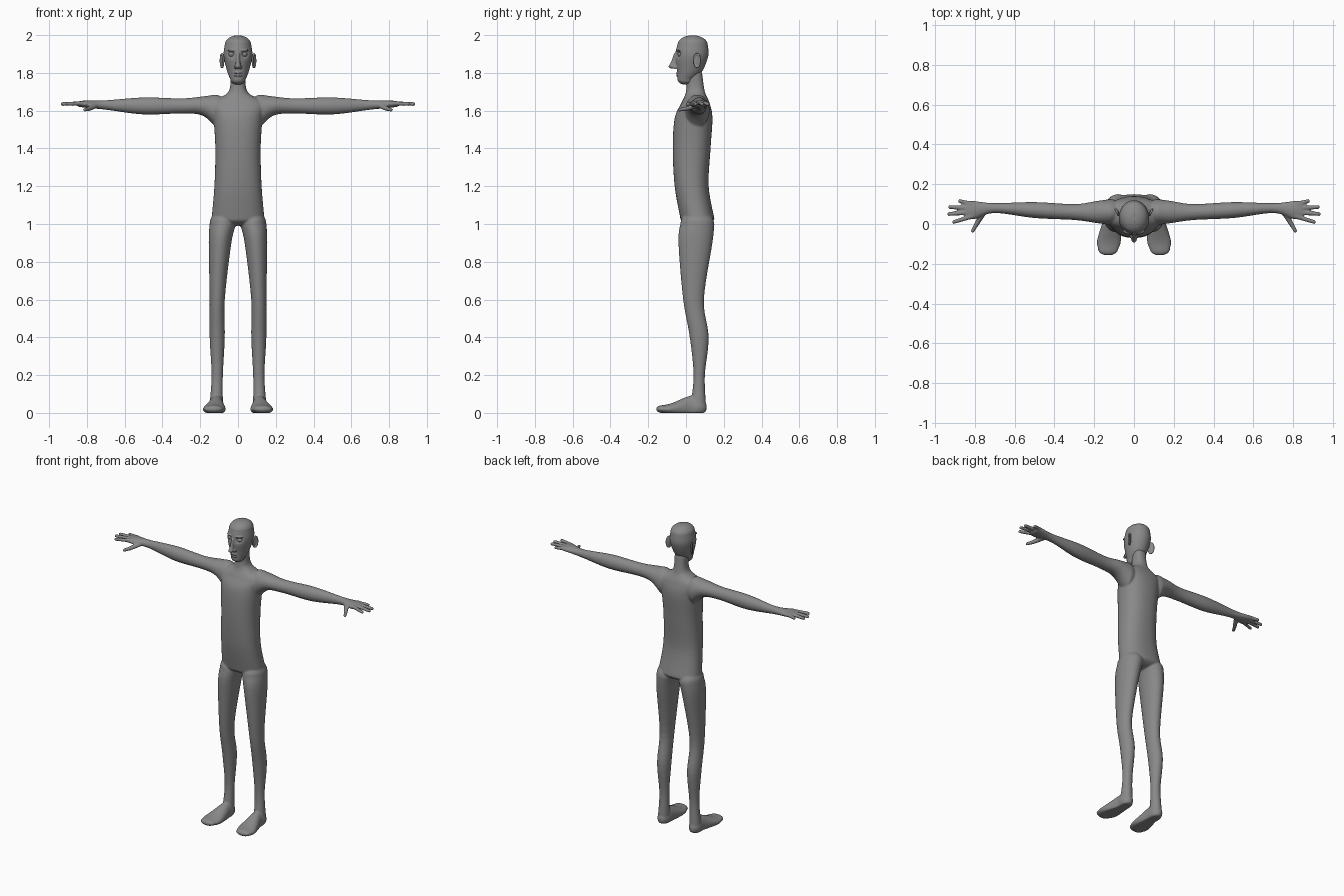
import bpy, bmesh, math
from mathutils import Vector, Matrix

cube = bpy.data.objects.get("Cube")
if cube:
    bpy.data.objects.remove(cube, do_unlink=True)

grey = (0.25, 0.25, 0.25, 1)
skin = bpy.data.materials.new("plain grey")
skin.use_nodes = True
skin.diffuse_color = grey
skin.node_tree.nodes["Principled BSDF"].inputs["Base Color"].default_value = grey

AXES = {"x": (0, 1, 2), "y": (1, 0, 2), "z": (2, 0, 1)}


def spline(rows, steps=6):
    """Smoothly fill in the cross-sections between the given rows."""
    points = [Vector(row) for row in (rows[0], *rows, rows[-1])]
    filled = []
    for before, start, end, after in zip(points, points[1:], points[2:], points[3:]):
        leave, arrive = (end - before) / 2, (after - start) / 2
        for step in range(steps):
            t = step / steps
            ease = t * t * (3 - 2 * t)
            filled.append(start.lerp(end, ease) + leave * t * (1 - t) ** 2
                          - arrive * t * t * (1 - t))
    return filled + [points[-1]]


def dome(row, direction, roundness, steps=6):
    """Cross-sections that close an end with a rounded cap."""
    length = min(row[3], row[4]) * roundness * direction
    caps = []
    for step in range(1, steps):
        angle = math.pi / 2 * step / steps
        shrink = math.cos(angle)
        caps.append((row[0] + length * math.sin(angle), row[1], row[2],
                     row[3] * shrink, row[4] * shrink))
    return caps


def loft(mesh, axis, rows, side=1, roundness=1.0, power=2.0, sides=40):
    """Rows: position on axis, two centre coordinates, two half widths."""
    along, across, over = AXES[axis]
    heading = math.copysign(1, rows[-1][0] - rows[0][0])
    sections = (dome(rows[0], -heading, roundness)[::-1] + spline(rows)
                + dome(rows[-1], heading, roundness))
    rings = []
    for place, centre_u, centre_v, half_u, half_v in sections:
        ring = []
        for i in range(sides):
            c, s = math.cos(math.tau * i / sides), math.sin(math.tau * i / sides)
            point = Vector()
            point[along] = place
            point[across] = centre_u + half_u * math.copysign(abs(c) ** (2 / power), c)
            point[over] = centre_v + half_v * math.copysign(abs(s) ** (2 / power), s)
            ring.append(mesh.verts.new((point.x * side, point.y, max(point.z, 0))))
        rings.append(ring)
    for lower, upper in zip(rings, rings[1:]):
        for i in range(sides):
            mesh.faces.new((lower[i - 1], lower[i], upper[i], upper[i - 1]))
    mesh.faces.new(rings[0])
    mesh.faces.new(rings[-1])
    return [vert for ring in rings for vert in ring]


def ellipsoid(mesh, centre, radii, turn=0):
    matrix = (Matrix.Translation(centre) @ Matrix.Rotation(turn, 4, "Z")
              @ Matrix.Diagonal((*radii, 1)))
    bmesh.ops.create_uvsphere(mesh, u_segments=24, v_segments=16, radius=1, matrix=matrix)


def finish(mesh, name):
    bmesh.ops.recalc_face_normals(mesh, faces=mesh.faces)
    for face in mesh.faces:
        face.smooth = True
    data = bpy.data.meshes.new(name)
    mesh.to_mesh(data)
    mesh.free()
    data.materials.append(skin)
    part = bpy.data.objects.new(name, data)
    bpy.context.collection.objects.link(part)
    return part


def fuse(part, voxel):
    """Weld overlapping volumes into one smooth skin."""
    remesh = part.modifiers.new("fuse", "REMESH")
    remesh.mode = "VOXEL"
    remesh.voxel_size = voxel
    remesh.use_smooth_shade = True
    soften = part.modifiers.new("soften", "SMOOTH")
    soften.factor = 0.5
    soften.iterations = 5


# Torso and neck
body = bmesh.new()
loft(body, "z", [
    (1.03, 0, .06, .14, .09), (1.2, 0, .03, .125, .09), (1.4, 0, .03, .12, .1),
    (1.56, 0, .04, .13, .1), (1.64, 0, .05, .14, .075), (1.7, 0, .05, .05, .05),
    (1.8, 0, .045, .04, .04)], roundness=.45, power=2.3)

for side in (-1, 1):
    # Leg
    loft(body, "z", [
        (1, .08, .06, .07, .09), (.9, .095, .05, .06, .09), (.6, .11, .04, .04, .055),
        (.4, .11, .07, .04, .05), (.2, .11, .07, .03, .03),
        (.05, .115, .065, .035, .04)], side)
    # Foot
    loft(body, "y", [
        (.055, .115, .03, .04, .05), (.02, .115, .03, .04, .06),
        (-.08, .125, .02, .06, .03), (-.13, .13, .02, .05, .02)], side, roundness=1.4)
    # Shoulder, arm and palm
    loft(body, "x", [
        (.12, .06, 1.6, .065, .085), (.19, .06, 1.625, .055, .05),
        (.3, .06, 1.625, .04, .04), (.5, .07, 1.625, .04, .045),
        (.7, .08, 1.63, .025, .025), (.8, .07, 1.635, .045, .02),
        (.84, .07, 1.635, .045, .015)], side)
    # Fingers fan out from evenly spaced knuckles
    for i, (reach, spread) in enumerate(((.875, .115), (.925, .085), (.93, .05), (.905, .01))):
        loft(body, "x", [(.81, .1 - i * .02, 1.64, .013, .012),
                         (reach, spread, 1.635, .01, .01)], side, sides=16)
    # Thumb
    loft(body, "y", [(.05, .76, 1.625, .018, .014), (0, .79, 1.61, .014, .012),
                     (-.035, .81, 1.605, .01, .01)], side, sides=16)
fuse(finish(body, "body"), .005)

# Head, with hollowed eye sockets
head = bmesh.new()
skull = loft(head, "z", [
    (1.765, 0, 0, .04, .045), (1.81, 0, .02, .058, .067), (1.89, 0, .03, .076, .088),
    (1.95, 0, .035, .07, .08)], roundness=.7, sides=64)
for vert in skull:
    if vert.co.y < 0:
        distance = math.hypot(abs(vert.co.x) - .034, vert.co.z - 1.9) / .017
        vert.co.y += .018 * math.exp(-distance * distance)
# Nose
loft(head, "z", [(1.9, 0, -.055, .009, .01), (1.86, 0, -.06, .011, .018),
                 (1.835, 0, -.068, .016, .026)], roundness=.8, sides=24)
# Nostrils and brows
for side in (-1, 1):
    ellipsoid(head, (.013 * side, -.058, 1.83), (.009, .014, .009))
    ellipsoid(head, (.034 * side, -.04, 1.92), (.024, .011, .007), .35 * side)
# Lips and chin
for height in (1.8, 1.786):
    ellipsoid(head, (0, -.04, height), (.024, .013, .006))
ellipsoid(head, (0, -.025, 1.757), (.02, .013, .014))
fuse(finish(head, "head"), .003)

for side, label in ((1, "left"), (-1, "right")):
    # Eyeball with a heavy upper lid
    centre = Vector((.033 * side, -.027, 1.895))
    radii = Vector((.016, .016, .014))
    eye = bmesh.new()
    ellipsoid(eye, centre, radii)
    finish(eye, label + "_eye")
    lid = bmesh.new()
    ellipsoid(lid, centre, radii * 1.15)
    bmesh.ops.bisect_plane(lid, geom=lid.verts[:] + lid.edges[:] + lid.faces[:],
                           plane_co=centre, plane_no=(0, 0, -1), clear_outer=True)
    finish(lid, label + "_eyelid")
    # Ear: raised rim round a thin plate that flares from the head
    ear = bmesh.new()
    flare = -.45 * side
    place = Matrix.Translation((.082 * side, .06, 1.865)) @ Matrix.Rotation(flare, 4, "Z")
    beads = 28
    for i in range(beads):
        angle = math.tau * i / beads
        bead = Vector((.003 * side, .016 * math.cos(angle), .034 * math.sin(angle)))
        ellipsoid(ear, place @ bead, (.006, .006, .006))
    ellipsoid(ear, place.translation, (.006, .017, .034), flare)
    fuse(finish(ear, label + "_ear"), .002)
